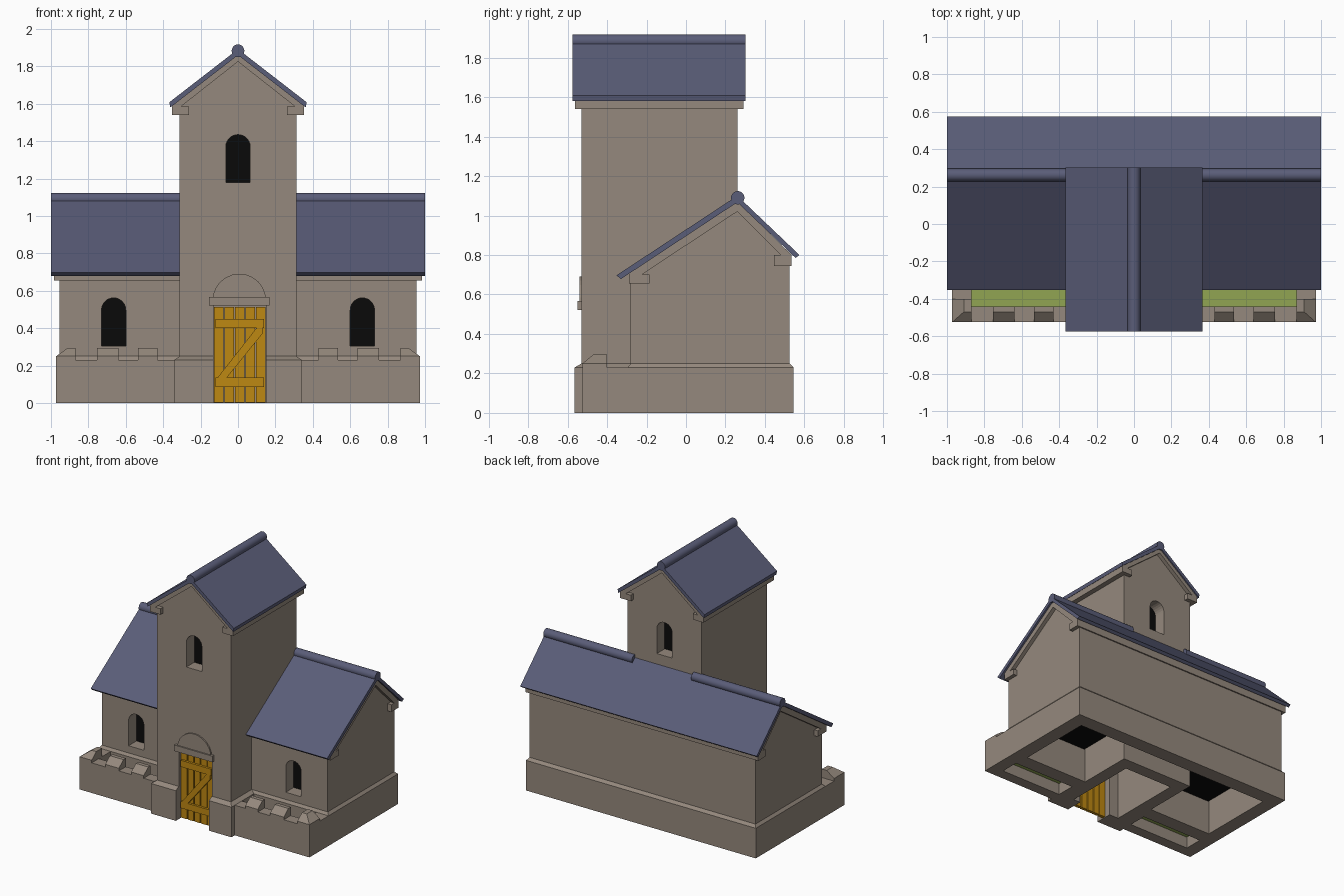
import bpy, bmesh, math
from mathutils import Vector

if "Cube" in bpy.data.objects:
    bpy.data.objects.remove(bpy.data.objects["Cube"])


def material(name, rgb):
    m = bpy.data.materials.new(name)
    m.diffuse_color = (*rgb, 1)
    m.use_nodes = True
    m.node_tree.nodes["Principled BSDF"].inputs["Base Color"].default_value = m.diffuse_color
    return m


STONE = material("stone", (0.30, 0.25, 0.205))
SLATE = material("slate", (0.102, 0.109, 0.188))
WOOD = material("ochre wood", (0.515, 0.246, 0.006))
GRASS = material("grass", (0.283, 0.376, 0.084))
DARK = material("dark opening", (0.003, 0.003, 0.003))


def finish(name, bm, mat):
    bmesh.ops.recalc_face_normals(bm, faces=bm.faces)
    me = bpy.data.meshes.new(name)
    bm.to_mesh(me)
    bm.free()
    if mat:
        me.materials.append(mat)
    ob = bpy.data.objects.new(name, me)
    bpy.context.scene.collection.objects.link(ob)
    return ob


def prism(name, pts, axis, a, b, mat=None):
    """Extrude a profile: axis X takes (y, z) points, axis Y takes (x, z)."""
    bm = bmesh.new()
    put = (lambda p, t: (t, p[0], p[1])) if axis == 'X' else (lambda p, t: (p[0], t, p[1]))
    r0 = [bm.verts.new(put(p, a)) for p in pts]
    r1 = [bm.verts.new(put(p, b)) for p in pts]
    bm.faces.new(r0)
    bm.faces.new(r1)
    n = len(pts)
    for i in range(n):
        bm.faces.new((r0[i], r0[(i + 1) % n], r1[(i + 1) % n], r1[i]))
    return finish(name, bm, mat)


def loft(name, levels, mat=None):
    """Stack of rectangles (x0, x1, y0, y1, z)."""
    bm = bmesh.new()
    rings = [[bm.verts.new(c) for c in ((x0, y0, z), (x1, y0, z), (x1, y1, z), (x0, y1, z))]
             for x0, x1, y0, y1, z in levels]
    bm.faces.new(rings[0])
    bm.faces.new(rings[-1])
    for lo, hi in zip(rings, rings[1:]):
        for i in range(4):
            j = (i + 1) % 4
            bm.faces.new((lo[i], lo[j], hi[j], hi[i]))
    return finish(name, bm, mat)


def box(name, x0, x1, y0, y1, z0, z1, mat=None):
    x0, x1 = sorted((x0, x1))
    return loft(name, [(x0, x1, y0, y1, z0), (x0, x1, y0, y1, z1)], mat)


def arch(cx, r, z0, spring, n=12):
    top = [(cx + r * math.cos(math.pi * i / n), spring + r * math.sin(math.pi * i / n))
           for i in range(n + 1)]
    return [(cx - r, z0), (cx + r, z0)] + top


def cut(ob, cutters):
    for c in cutters:
        m = ob.modifiers.new("cut", 'BOOLEAN')
        m.operation, m.solver, m.object = 'DIFFERENCE', 'EXACT', c
    bpy.context.view_layer.update()
    dg = bpy.context.evaluated_depsgraph_get()
    me = bpy.data.meshes.new_from_object(ob.evaluated_get(dg))
    ob.modifiers.clear()
    ob.data = me


def ridge(name, a, b, r):
    bm = bmesh.new()
    d = Vector(b) - Vector(a)
    bmesh.ops.create_cone(bm, cap_ends=True, segments=20, radius1=r, radius2=r, depth=d.length)
    bm.transform(d.to_track_quat('Z', 'Y').to_matrix().to_4x4())
    bmesh.ops.translate(bm, verts=bm.verts, vec=(Vector(a) + Vector(b)) / 2)
    for f in bm.faces:
        f.smooth = len(f.verts) == 4
    for e in bm.edges:
        e.smooth = all(len(f.verts) == 4 for f in e.link_faces)
    return finish(name, bm, SLATE)


# Cutters: hollow interiors, windows and doorway
tower_core = box("tower_core_cutter", -0.21, 0.21, -0.43, 0.16, -0.1, 1.5)
hall_core = box("hall_core_cutter", -0.86, 0.86, -0.18, 0.43, -0.1, 0.6)
doorway = box("doorway_cutter", -0.13, 0.15, -0.7, -0.4, -0.1, 0.53)
tower_window = prism("tower_window_cutter", arch(0, 0.065, 1.18, 1.37), 'Y', -0.7, 0.4)
hall_windows = [prism("hall_window_cutter", arch(s * 0.665, 0.065, 0.305, 0.497), 'Y', -0.4, -0.1)
                for s in (1, -1)]
cutters = [tower_core, hall_core, doorway, tower_window, *hall_windows]

# Hall: walls, plinth, cornice, roof
hall = prism("hall_walls", [(-0.28, 0), (-0.28, 0.70), (0.26, 1.06), (0.525, 0.80), (0.525, 0)],
             'X', -0.955, 0.955, STONE)
cut(hall, [hall_core, tower_core] + hall_windows)
plinth = loft("hall_plinth", [(-0.972, 0.972, -0.295, 0.545, 0), (-0.972, 0.972, -0.295, 0.545, 0.23),
                              (-0.955, 0.955, -0.28, 0.525, 0.25)], STONE)
cut(plinth, [hall_core, tower_core])
cornice = prism("hall_cornice", [(-0.29, 0.655), (-0.185, 0.655), (-0.185, 0.70), (-0.225, 0.70),
                                 (0.26, 1.02), (0.48, 0.80), (0.445, 0.80), (0.445, 0.745),
                                 (0.535, 0.745), (0.535, 0.80), (0.26, 1.07), (-0.29, 0.715)],
                'X', -0.985, 0.985, STONE)
cut(cornice, [tower_core])
roof = prism("hall_roof", [(-0.352, 0.697), (0.26, 1.10), (0.575, 0.80), (0.555, 0.785),
                           (0.26, 1.067), (-0.33, 0.678)], 'X', -1, 1, SLATE)
cut(roof, [tower_core])
for s in (1, -1):
    ridge("hall_ridge", (s * 0.25, 0.262, 1.09), (s * 1.0, 0.262, 1.09), 0.034)

# Tower: walls, plinth, cornice, roof
tower = prism("tower_walls", [(-0.312, 0), (0.312, 0), (0.312, 1.61), (0, 1.855), (-0.312, 1.61)],
              'Y', -0.53, 0.26, STONE)
cut(tower, [tower_core, doorway, tower_window])
tower_plinth = loft("tower_plinth", [(-0.34, 0.34, -0.565, -0.25, 0), (-0.34, 0.34, -0.565, -0.25, 0.23),
                                     (-0.312, 0.312, -0.53, -0.25, 0.25)], STONE)
cut(tower_plinth, [tower_core, doorway])
half = [(0.352, 1.592), (0.352, 1.54), (0.262, 1.54), (0.262, 1.585), (0.305, 1.585)]
prism("tower_cornice", [(0, 1.86)] + half + [(0, 1.825)] + [(-x, z) for x, z in reversed(half)],
      'Y', -0.562, 0.292, STONE)
prism("tower_roof", [(0, 1.892), (0.367, 1.608), (0.362, 1.58), (0, 1.86), (-0.362, 1.58),
                     (-0.367, 1.608)], 'Y', -0.575, 0.302, SLATE)
ridge("tower_ridge", (0, -0.575, 1.883), (0, 0.302, 1.883), 0.034)

# Dark rooms behind the windows
box("tower_dark_room", -0.205, 0.205, -0.435, 0.165, 1.1, 1.49, DARK)
for s in (1, -1):
    box("hall_dark_room", s * 0.32, s * 0.855, -0.185, 0.425, 0.27, 0.595, DARK)

# Terraces: low walls, battlements, grass
merlon = [(-0.525, 0.22), (-0.525, 0.25), (-0.47, 0.295), (-0.44, 0.295), (-0.44, 0.22)]
for s in (1, -1):
    box("terrace_front_wall", s * 0.30, s * 0.972, -0.525, -0.44, 0, 0.23, STONE)
    box("terrace_side_wall", s * 0.87, s * 0.972, -0.44, -0.28, 0, 0.23, STONE)
    for a, b in ((0.43, 0.535), (0.64, 0.755)):
        prism("merlon", merlon, 'X', s * a, s * b, STONE)
    loft("corner_merlon", [(s * 0.87, s * 0.972, -0.525, -0.40, 0.22),
                           (s * 0.87, s * 0.972, -0.525, -0.40, 0.25),
                           (s * 0.87, s * 0.91, -0.47, -0.40, 0.295)], STONE)
    box("grass_bed", s * 0.31, s * 0.875, -0.445, -0.285, 0.09, 0.10, GRASS)

# Door: planks, rails, brace, lintel, arch
for i in range(5):
    x = -0.127 + i * 0.056
    box("door_plank", x, x + 0.049, -0.505, -0.48, 0.003, 0.512, WOOD)
for z in (0.085, 0.40):
    box("door_rail", -0.12, 0.138, -0.522, -0.50, z, z + 0.05, WOOD)
prism("door_brace", [(-0.11, 0.135), (-0.06, 0.135), (0.13, 0.37), (0.13, 0.40), (0.098, 0.40)],
      'Y', -0.522, -0.50, WOOD)
box("door_lintel", -0.155, 0.168, -0.55, -0.45, 0.522, 0.568, STONE)
prism("door_arch", arch(0.007, 0.143, 0.54, 0.548), 'Y', -0.54, -0.50, STONE)

for c in cutters:
    bpy.data.objects.remove(c, do_unlink=True)
